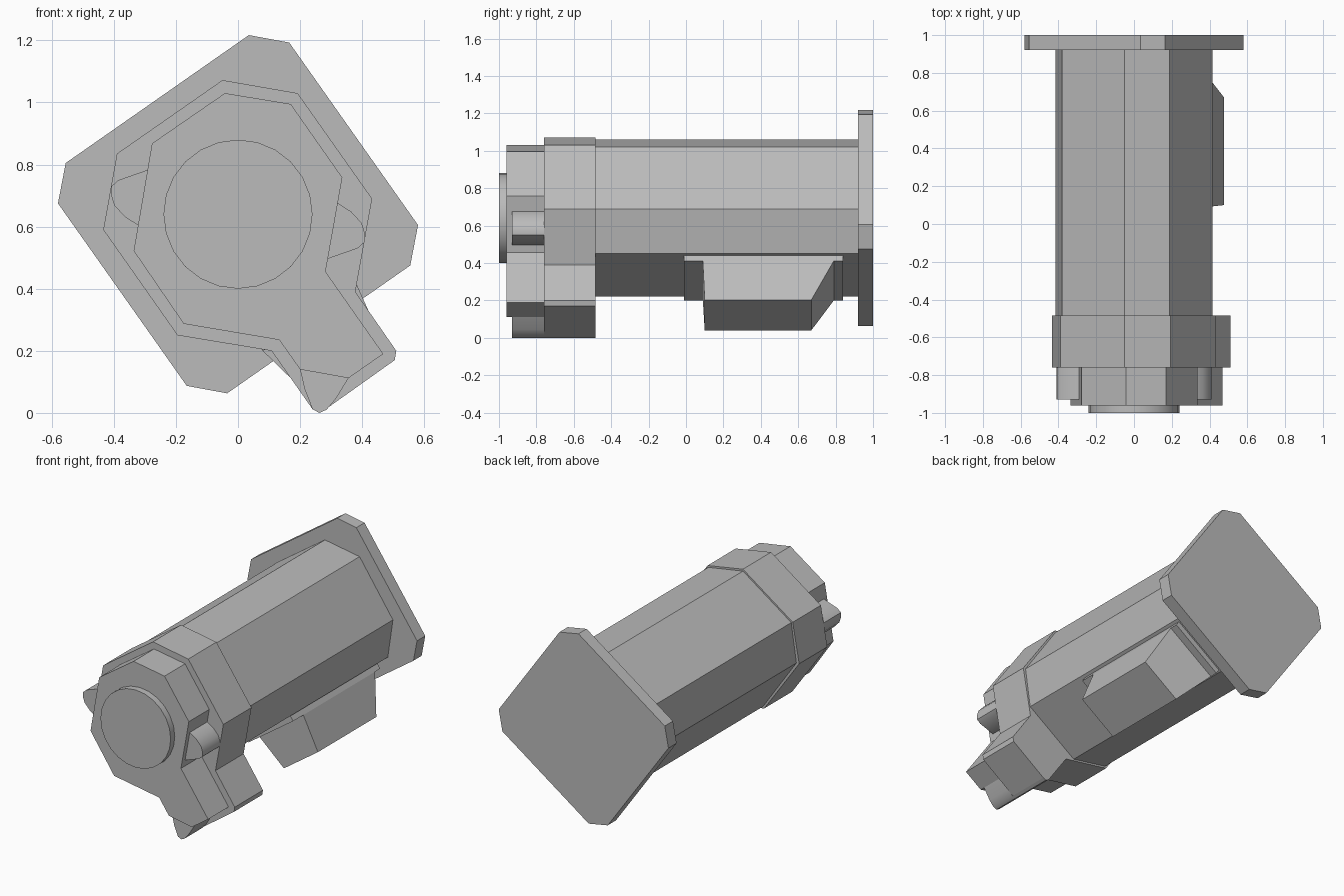
import bpy, bmesh, math
from mathutils import Vector

cube = bpy.data.objects.get("Cube")
if cube:
    bpy.data.objects.remove(cube, do_unlink=True)

CENTRE = Vector((0, 0.64))

grey = bpy.data.materials.new("plain_grey")
grey.use_nodes = True
grey.diffuse_color = (0.5, 0.5, 0.5, 1)
grey.node_tree.nodes["Principled BSDF"].inputs["Base Color"].default_value = (0.5, 0.5, 0.5, 1)


def loft(name, front, back, smooth=False):
    """Join two matching rings of 3D points and cap both ends."""
    bm = bmesh.new()
    a = [bm.verts.new(p) for p in front]
    b = [bm.verts.new(p) for p in back]
    bm.faces.new(a)
    bm.faces.new(b[::-1])
    for i in range(len(a)):
        j = (i + 1) % len(a)
        bm.faces.new((a[j], a[i], b[i], b[j]))
    bmesh.ops.recalc_face_normals(bm, faces=bm.faces)
    mesh = bpy.data.meshes.new(name)
    bm.to_mesh(mesh)
    bm.free()
    mesh.materials.append(grey)
    obj = bpy.data.objects.new(name, mesh)
    bpy.context.collection.objects.link(obj)
    if smooth:
        bpy.ops.object.select_all(action='DESELECT')
        obj.select_set(True)
        bpy.context.view_layer.objects.active = obj
        bpy.ops.object.shade_smooth_by_angle(angle=math.radians(35))
    return obj


def prism(name, profile, y0, y1, smooth=False):
    """Extrude an (x, z) profile along y."""
    return loft(name, [(x, y0, z) for x, z in profile],
                [(x, y1, z) for x, z in profile], smooth)


def turned(half):
    """Complete a profile by a half turn about the barrel axis."""
    return half + [(-x, 2 * CENTRE.y - z) for x, z in half]


# Mounting plate and long octagonal barrel
prism("back_plate", turned([(0.035, 1.217), (0.165, 1.193), (0.58, 0.605), (0.555, 0.475)]), 0.92, 1.0)
prism("barrel", turned([(-0.05, 1.06), (0.187, 1.02), (0.415, 0.69), (0.38, 0.45)]), -0.49, 0.92)

# Collar with its lower tab
prism("collar", [(-0.05, 1.072), (0.192, 1.03), (0.432, 0.69), (0.378, 0.39),
                 (0.51, 0.2), (0.505, 0.17), (0.28, 0.01), (0.262, 0.0),
                 (0.24, 0.012), (0.108, 0.2), (-0.195, 0.25), (-0.434, 0.59),
                 (-0.39, 0.835)], -0.76, -0.485)

# Smaller front block, also running into the tab
prism("front_block", [(-0.042, 1.03), (0.17, 0.995), (0.336, 0.758), (0.282, 0.455),
                      (0.468, 0.19), (0.356, 0.112), (0.2, 0.14), (0.133, 0.235),
                      (-0.175, 0.287), (-0.336, 0.522), (-0.277, 0.868)], -0.96, -0.76)

# Round front cap
ring = [(0.24 * math.cos(k * math.tau / 24), CENTRE.y + 0.24 * math.sin(k * math.tau / 24))
        for k in range(24)]
prism("front_cap", ring, -1.0, -0.96, True)

# Lugs on both sides and below the tab
lug = [(0.25, 0.7), (0.32, 0.677), (0.365, 0.648), (0.398, 0.612), (0.41, 0.575),
       (0.408, 0.55), (0.385, 0.53), (0.285, 0.495), (0.25, 0.5)]
prism("left_lug", lug, -0.93, -0.76, True)
prism("right_lug", turned(lug)[len(lug):], -0.93, -0.76, True)
prism("bottom_lug", [(0.2, 0.14), (0.215, 0.075), (0.24, 0.012), (0.262, 0.0), (0.285, 0.01),
                     (0.315, 0.045), (0.356, 0.112), (0.3, 0.16)], -0.93, -0.76, True)

# Housing below the barrel, set along the tilted lower face
out = Vector((0.572, -0.82))
side = Vector((0.82, 0.572))
base = Vector((0.232, 0.305))


def spot(across, depth, y):
    p = base + side * across + out * depth
    return (p.x, y, p.y)


def slab(name, w0, w1, d0, d1, inner, outer):
    """Tapered box; inner and outer are the y ranges at depths d0 and d1."""
    ends = [[spot(-w0, d0, inner[k]), spot(w0, d0, inner[k]),
             spot(w1, d1, outer[k]), spot(-w1, d1, outer[k])] for k in (0, 1)]
    loft(name, *ends)


slab("housing_base", 0.185, 0.185, -0.045, 0, (-0.01, 0.84), (-0.01, 0.84))
slab("housing", 0.185, 0.142, 0, 0.224, (0.09, 0.79), (0.1, 0.67))
